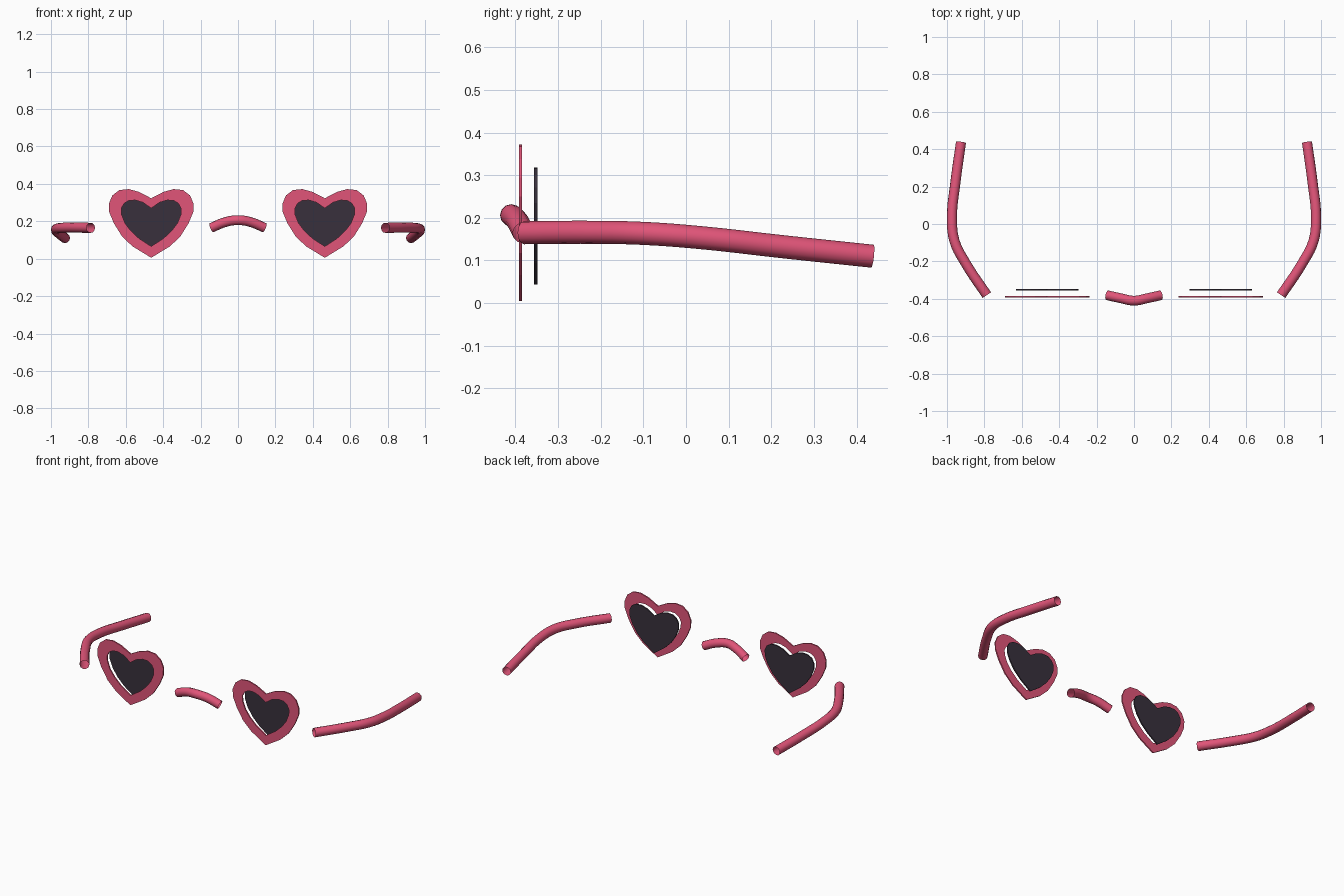
import bpy, math

if "Cube" in bpy.data.objects:
    bpy.data.objects.remove(bpy.data.objects["Cube"])


def material(name, rgb):
    m = bpy.data.materials.new(name)
    m.diffuse_color = (*rgb, 1)
    m.use_nodes = True
    m.node_tree.nodes["Principled BSDF"].inputs["Base Color"].default_value = m.diffuse_color
    return m


PINK = material("pink_plastic", (0.75, 0.09, 0.19))
DARK = material("dark_lens", (0.04, 0.03, 0.045))


def finish(name, curve, mat, smooth):
    """Turn a curve into a mesh object."""
    tmp = bpy.data.objects.new(name + "_curve", curve)
    bpy.context.collection.objects.link(tmp)
    dg = bpy.context.evaluated_depsgraph_get()
    mesh = bpy.data.meshes.new_from_object(tmp.evaluated_get(dg))
    bpy.data.objects.remove(tmp)
    ob = bpy.data.objects.new(name, mesh)
    bpy.context.collection.objects.link(ob)
    mesh.materials.clear()
    mesh.materials.append(mat)
    mesh.polygons.foreach_set("use_smooth", [smooth] * len(mesh.polygons))
    return ob


def plate(name, outlines, x, y, mat):
    """Thin upright plate from half outlines mirrored about the heart axis."""
    c = bpy.data.curves.new(name, 'CURVE')
    c.dimensions = '2D'
    c.fill_mode = 'BOTH'
    c.extrude = 0.004
    for half in outlines:
        pts = half + [(-px, pz) for px, pz in half[-2:0:-1]]
        s = c.splines.new('POLY')
        s.points.add(len(pts) - 1)
        for p, (px, pz) in zip(s.points, pts):
            p.co = (px, pz, 0, 1)
        s.use_cyclic_u = True
    ob = finish(name, c, mat, False)
    ob.rotation_euler.x = math.pi / 2
    ob.location = (x, y, 0)


def tube(name, pts, radius):
    """Open-ended round tube through the points."""
    c = bpy.data.curves.new(name, 'CURVE')
    c.dimensions = '3D'
    c.bevel_depth = radius
    c.bevel_resolution = 4
    c.resolution_u = 5
    s = c.splines.new('BEZIER')
    s.bezier_points.add(len(pts) - 1)
    for p, co in zip(s.bezier_points, pts):
        p.co = co
        p.handle_left_type = p.handle_right_type = 'AUTO'
    finish(name, c, PINK, True)


# Heart half outlines, tip to dip
OUTER = [(0, .005), (.10, .066), (.155, .118), (.20, .19), (.225, .25), (.226, .295),
         (.208, .338), (.17, .367), (.12, .372), (.065, .357), (0, .323)]
HOLE = [(0, .066), (.065, .108), (.11, .15), (.14, .19), (.158, .235), (.16, .268),
        (.146, .295), (.12, .311), (.085, .313), (.045, .301), (0, .27)]
LENS = [(0, .044), (.07, .094), (.115, .138), (.148, .187), (.167, .235), (.168, .271),
        (.153, .3), (.126, .316), (.088, .318), (.047, .306), (0, .277)]

TEMPLE = [(.787, -.38, .165), (.90, -.21, .166), (.96, -.09, .163), (.973, .04, .153),
          (.955, .22, .133), (.925, .437, .11)]

for side, tag in ((-1, "left"), (1, "right")):
    # Heart rim, lens behind it, and side arm
    plate("heart_rim_" + tag, [OUTER, HOLE], side * .464, -.388, PINK)
    plate("lens_" + tag, [LENS], side * .464, -.352, DARK)
    tube("temple_arm_" + tag, [(side * x, y, z) for x, y, z in TEMPLE], .027)

# Nose bridge
tube("nose_bridge", [(-.143, -.381, .165), (-.07, -.397, .195), (0, -.41, .206),
                     (.07, -.397, .195), (.143, -.381, .165)], .026)
